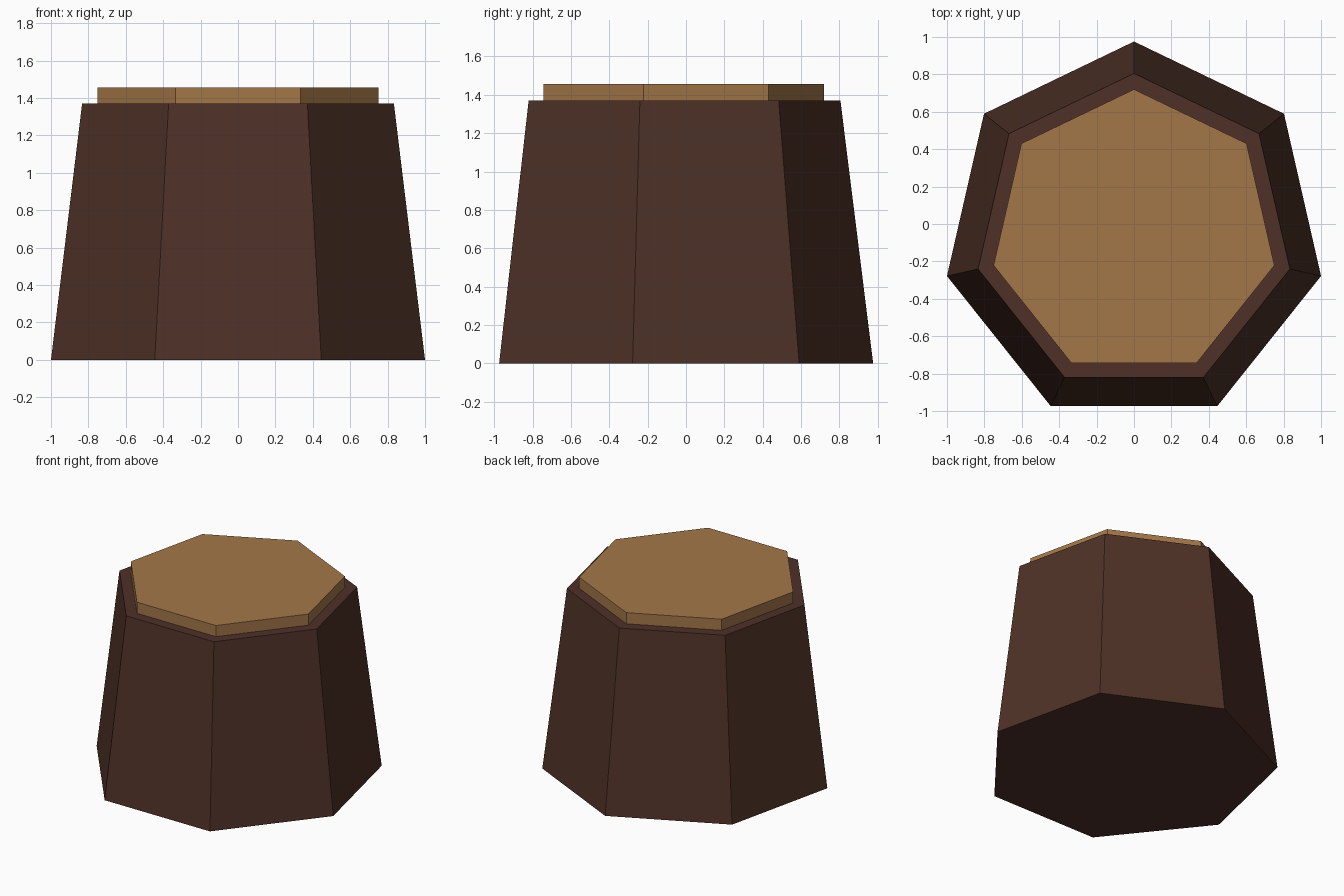
import bpy
import math

cube = bpy.data.objects.get("Cube")
if cube:
    bpy.data.objects.remove(cube, do_unlink=True)

SIDES = 7
CENTRE_Y = -0.05  # offset that centres the odd-sided outline


def srgb(*rgb):
    return tuple(((c / 255 + 0.055) / 1.055) ** 2.4 for c in rgb) + (1.0,)


def material(name, colour):
    mat = bpy.data.materials.new(name)
    mat.use_nodes = True
    mat.diffuse_color = colour
    bsdf = mat.node_tree.nodes["Principled BSDF"]
    bsdf.inputs["Base Color"].default_value = colour
    bsdf.inputs["Roughness"].default_value = 0.9
    return mat


def frustum(name, r_bottom, r_top, z_bottom, z_top, mat):
    """Flat-sided tapered prism with one corner pointing to the back."""
    verts = []
    for r, z in ((r_bottom, z_bottom), (r_top, z_top)):
        for i in range(SIDES):
            a = math.pi / 2 + math.tau * i / SIDES
            verts.append((r * math.cos(a), CENTRE_Y + r * math.sin(a), z))
    faces = [tuple(reversed(range(SIDES))), tuple(range(SIDES, 2 * SIDES))]
    for i in range(SIDES):
        j = (i + 1) % SIDES
        faces.append((i, j, SIDES + j, SIDES + i))
    mesh = bpy.data.meshes.new(name)
    mesh.from_pydata(verts, [], faces)
    mesh.materials.append(mat)
    obj = bpy.data.objects.new(name, mesh)
    bpy.context.collection.objects.link(obj)
    return obj


bark = material("dark bark", srgb(78, 49, 39))
wood = material("cut wood", srgb(164, 119, 73))

# Tapered bark body
frustum("stump_bark", 1.0257, 0.855, 0.0, 1.37, bark)
# Raised slab of bare wood on top
frustum("stump_cut_top", 0.77, 0.77, 1.365, 1.455, wood)
